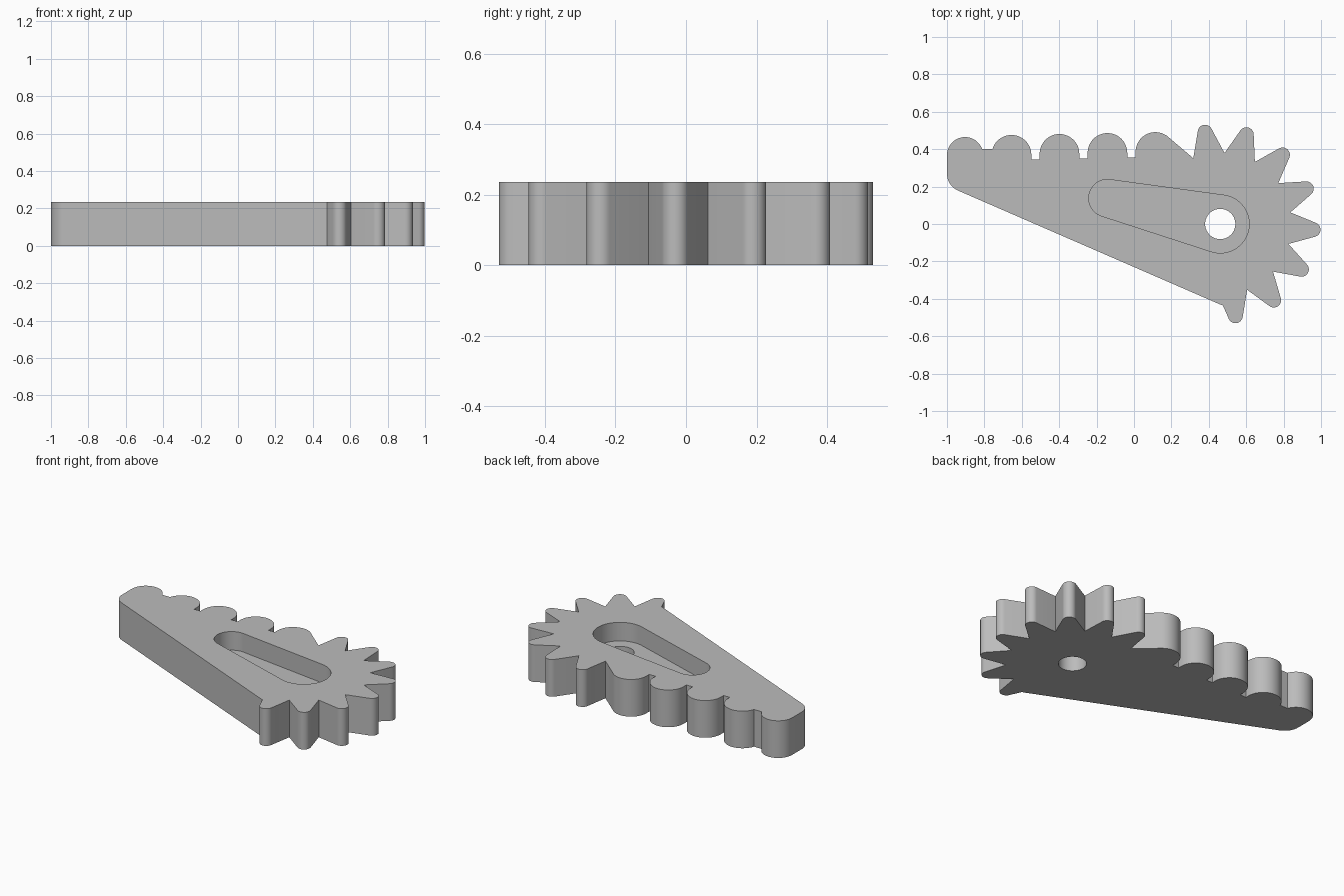
import bpy, bmesh
from math import radians, sin, cos, atan2, acos, hypot, degrees
from mathutils import Vector

HEIGHT = 0.235
PIVOT = Vector((0.461, 0))

if "Cube" in bpy.data.objects:
    bpy.data.objects.remove(bpy.data.objects["Cube"])

grey = bpy.data.materials.new("plain_grey")
grey.use_nodes = True
colour = (0.5, 0.5, 0.5, 1)
grey.diffuse_color = colour
grey.node_tree.nodes["Principled BSDF"].inputs["Base Color"].default_value = colour


def arc(centre, radius, start, end, steps=16):
    """Points on an arc, angles in degrees."""
    angles = [radians(start + (end - start) * i / steps) for i in range(steps + 1)]
    return [(centre[0] + radius * cos(a), centre[1] + radius * sin(a)) for a in angles]


def polar(radius, angle):
    a = radians(angle)
    return (PIVOT.x + radius * cos(a), PIVOT.y + radius * sin(a))


def prism(name, points, low, high):
    """Extrude a flat outline between two heights."""
    bm = bmesh.new()
    face = bm.faces.new([bm.verts.new((x, y, low)) for x, y in points])
    result = bmesh.ops.extrude_face_region(bm, geom=[face])
    top = [v for v in result["geom"] if isinstance(v, bmesh.types.BMVert)]
    bmesh.ops.translate(bm, verts=top, vec=(0, 0, high - low))
    bmesh.ops.recalc_face_normals(bm, faces=bm.faces)
    mesh = bpy.data.meshes.new(name)
    bm.to_mesh(mesh)
    bm.free()
    mesh.materials.append(grey)
    obj = bpy.data.objects.new(name, mesh)
    bpy.context.collection.objects.link(obj)
    return obj


# Rounded left end and first bump
outline = arc((-0.9, 0.27), 0.1, 247, 180)
outline += arc((-0.903, 0.368), 0.097, 180, 20)

# Row of round bumps with square notches between them
for i in range(4):
    x, y = -0.655 + 0.2565 * i, 0.37 + 0.005 * i
    outline += arc((x, y), 0.106, 163 if i == 0 else 180, 45 if i == 3 else 0, 24)
    if i < 3:
        outline += [(x + 0.106, y - 0.025), (x + 0.15, y - 0.024)]

# Gear teeth around the pivot, clockwise
STEP = 360 / 14
for i in range(8):
    angle = 99.4 - STEP * i
    outline.append(polar(0.38, angle + STEP / 2))
    outline += arc(polar(0.498, angle), 0.039, angle + 72, angle - 72, 12)
# The last tooth meets the slanted edge
outline += [(0.475, -0.435), (0.46, -0.43)]
# Last tooth's inner flank runs straight from its tip to the edge
inner = polar(0.38, 99.4 - STEP * 7.5)

body = prism("gear_lever", outline, 0, HEIGHT)

# Tapered pocket wrapped around a small and a large circle
small, r_small, r_large = Vector((-0.142, 0.138)), 0.1, 0.155
gap = PIVOT - small
axis = degrees(atan2(gap.y, gap.x))
spread = degrees(acos((r_small - r_large) / hypot(*gap)))
pocket = arc(PIVOT, r_large, axis - spread, axis + spread, 32)
pocket += arc(small, r_small, axis + spread, axis + 360 - spread, 32)
cutters = [
    prism("pocket_cutter", pocket, HEIGHT / 2, HEIGHT + 0.1),
    prism("pivot_hole_cutter", arc(PIVOT, 0.081, 0, 351, 39), -0.1, HEIGHT + 0.1),
]

# Cut the pocket and the through hole
bpy.ops.object.select_all(action='DESELECT')
body.select_set(True)
bpy.context.view_layer.objects.active = body
for cutter in cutters:
    cutter.hide_render = True
    cut = body.modifiers.new("cut", 'BOOLEAN')
    cut.operation = 'DIFFERENCE'
    cut.solver = 'EXACT'
    cut.object = cutter
    bpy.ops.object.modifier_apply(modifier=cut.name)
    bpy.data.objects.remove(cutter)

bpy.ops.object.shade_smooth_by_angle(angle=radians(30))
